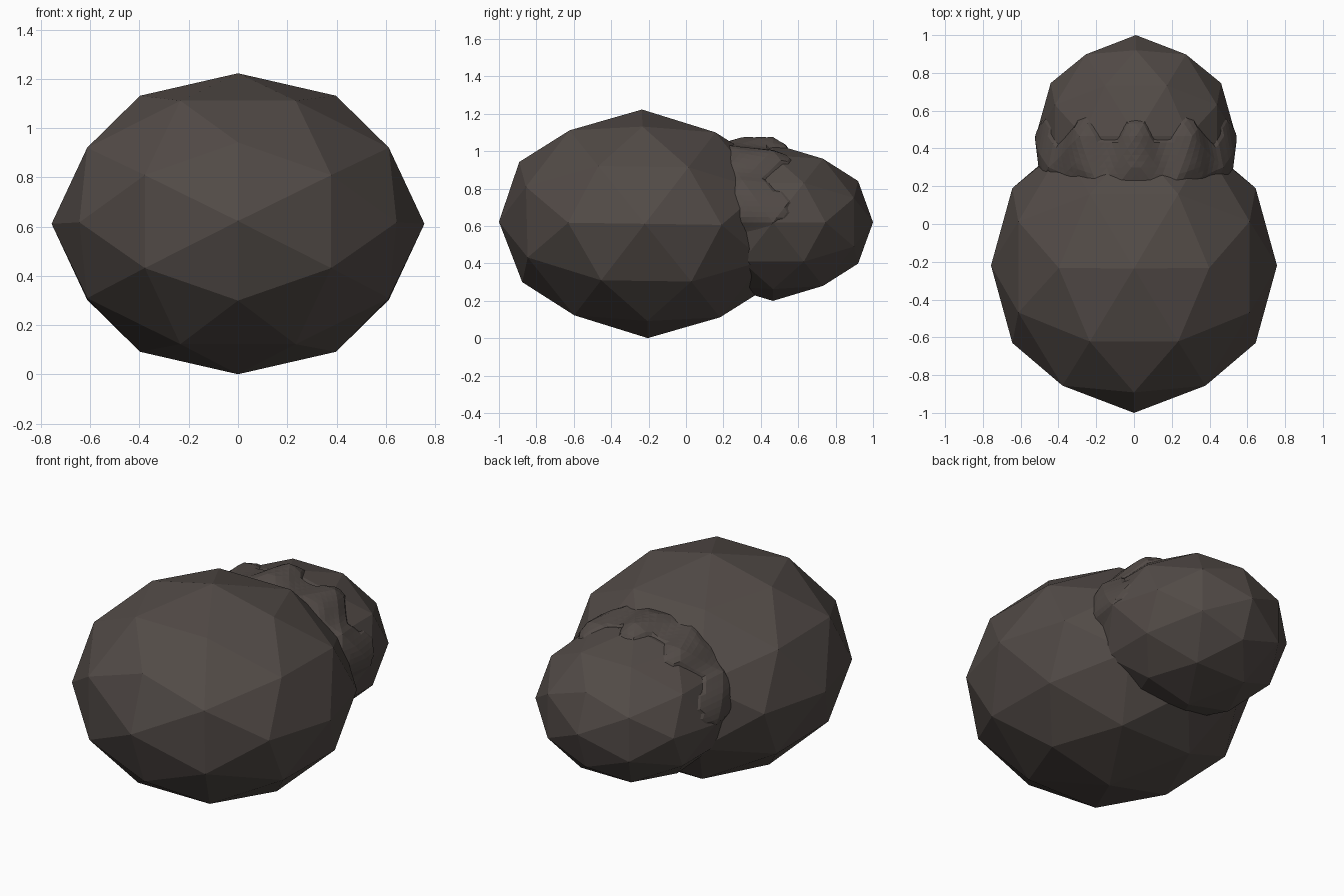
import bpy, bmesh, math
from mathutils import Vector
from itertools import combinations

if "Cube" in bpy.data.objects:
    bpy.data.objects.remove(bpy.data.objects["Cube"])

mat = bpy.data.materials.new("dark_brown")
mat.diffuse_color = (0.085, 0.07, 0.063, 1)
mat.use_nodes = True
mat.node_tree.nodes["Principled BSDF"].inputs["Base Color"].default_value = mat.diffuse_color


def faceted_ball():
    """80-face ball with its two-fold axes on x, y and z."""
    a, b = 0.5257, 0.8507
    pts = []
    for s in (-a, a):
        for t in (-b, b):
            pts += [Vector((s, 0, t)), Vector((t, s, 0)), Vector((0, t, s))]
    mids = [(p + q).normalized() for p, q in combinations(pts, 2) if (p - q).length < 1.1]
    bm = bmesh.new()
    for p in pts + mids:
        bm.verts.new(p)
    bmesh.ops.convex_hull(bm, input=bm.verts[:])
    return bm


def place(bm, centre, radii, shear=(0, 0)):
    for v in bm.verts:
        x, y, z = (c * r for c, r in zip(v.co, radii))
        v.co = Vector(centre) + Vector((x, y + shear[0] * z, z + shear[1] * y))


def finish(bm, name):
    bmesh.ops.recalc_face_normals(bm, faces=bm.faces[:])
    me = bpy.data.meshes.new(name)
    bm.to_mesh(me)
    bm.free()
    me.materials.append(mat)
    ob = bpy.data.objects.new(name, me)
    bpy.context.collection.objects.link(ob)
    return ob


# large front lump
bm = faceted_ball()
place(bm, (0, -0.22, 0.612), (0.757, 0.78, 0.611), (-0.025, -0.014))
finish(bm, "large_lump")

# small rear lump
centre = Vector((0.01, 0.465, 0.62))
radii = (0.53, 0.535, 0.42)
bm = faceted_ball()
place(bm, centre, radii)
finish(bm, "small_lump")

# flared cowl over the upper neck with a wavy rear edge
bm = faceted_ball()
bmesh.ops.subdivide_edges(bm, edges=bm.edges[:], cuts=7, use_grid_fill=True)
place(bm, centre, radii)
for v in bm.verts:
    d = v.co - centre
    ang = math.atan2(d.x, d.z)
    edge = 0.5 + 0.06 * math.cos(9 * ang)
    upper = min(1, max(0, (d.z + 0.12) / 0.15))
    lift = min(0.085, 0.008 + 0.3 * (edge - v.co.y)) if v.co.y < edge else -0.02
    side = 0.5 + 0.5 * max(0, math.cos(ang))
    out = Vector((d.x, 0, d.z))
    if out.length > 1e-4:
        v.co += out.normalized() * (lift * side * upper - 0.02 * (1 - upper))
# keep only the part near the neck
bmesh.ops.delete(bm, geom=[f for f in bm.faces
                           if f.calc_center_median().y > 0.68
                           or f.calc_center_median().y < 0.2
                           or f.calc_center_median().z < 0.44], context='FACES')
finish(bm, "neck_cowl")
